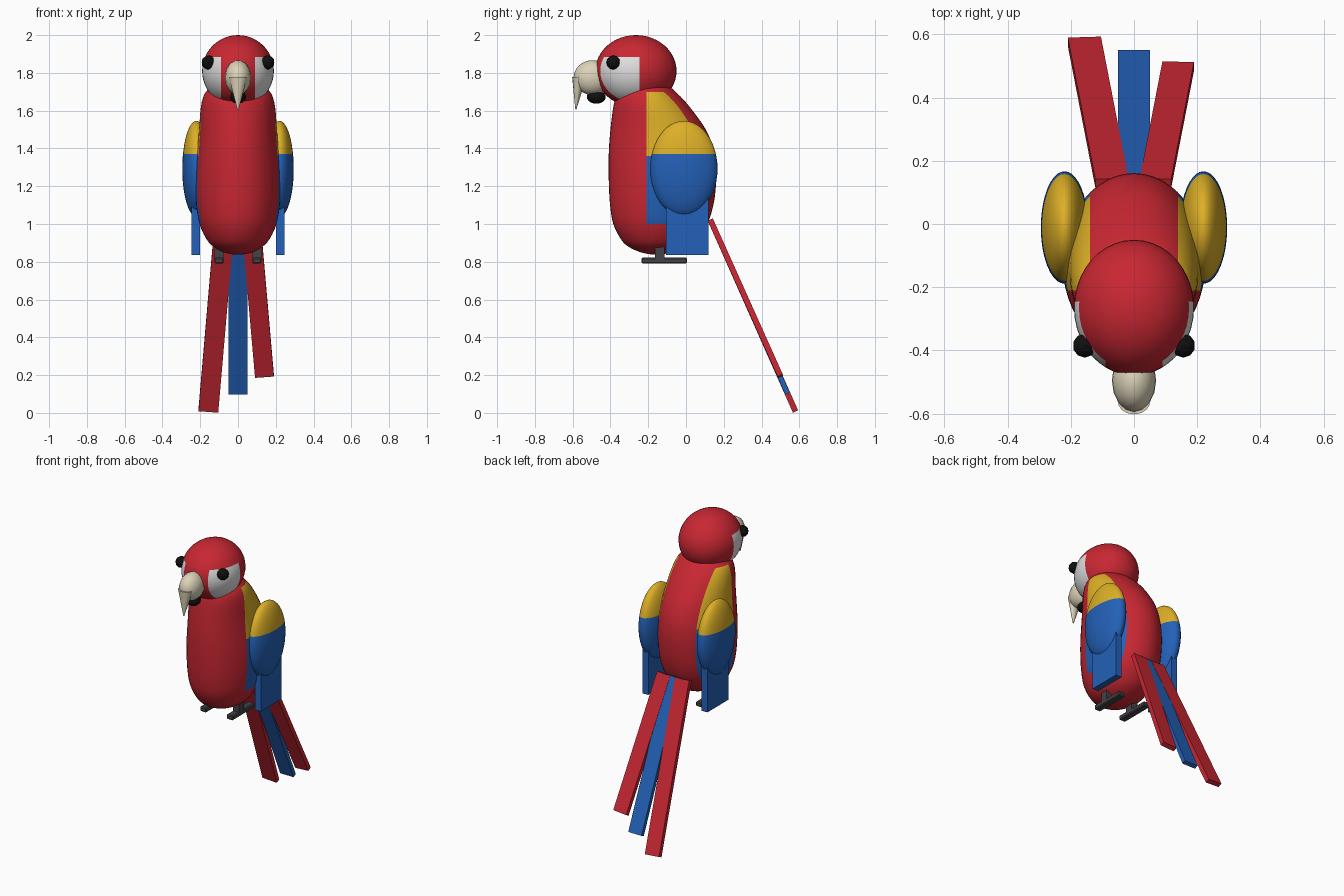
import bpy, bmesh, math
from mathutils import Matrix, Vector

if "Cube" in bpy.data.objects:
    bpy.data.objects.remove(bpy.data.objects["Cube"])


def material(name, rgb):
    m = bpy.data.materials.new(name)
    m.diffuse_color = (*rgb, 1)
    m.use_nodes = True
    m.node_tree.nodes["Principled BSDF"].inputs["Base Color"].default_value = m.diffuse_color
    return m


RED = material("red", (0.58, 0.02, 0.032))
YELLOW = material("yellow", (0.72, 0.43, 0.02))
BLUE = material("blue", (0.017, 0.12, 0.48))
WHITE = material("white", (0.74, 0.74, 0.74))
HORN = material("horn", (0.72, 0.65, 0.48))
BLACK = material("black", (0.005, 0.005, 0.005))
GREY = material("dark grey", (0.055, 0.055, 0.065))


def finish(bm, name, mats, rule=None, cuts=(), smooth=True):
    """Cut along colour borders, colour faces by rule, make the object."""
    for co, no in cuts:
        bmesh.ops.bisect_plane(bm, geom=bm.verts[:] + bm.edges[:] + bm.faces[:],
                               plane_co=co, plane_no=no, dist=1e-5)
    bmesh.ops.recalc_face_normals(bm, faces=bm.faces[:])
    for f in bm.faces:
        f.smooth = smooth
        if rule:
            f.material_index = rule(f.calc_center_median())
    me = bpy.data.meshes.new(name)
    bm.to_mesh(me)
    bm.free()
    for m in mats:
        me.materials.append(m)
    ob = bpy.data.objects.new(name, me)
    bpy.context.collection.objects.link(ob)
    return ob


def ellipsoid(name, center, radii, mats, rule=None, cuts=(), seg=40, rings=24):
    bm = bmesh.new()
    bmesh.ops.create_uvsphere(bm, u_segments=seg, v_segments=rings, radius=1,
                              matrix=Matrix.Translation(center) @ Matrix.Diagonal((*radii, 1)))
    return finish(bm, name, mats, rule, cuts)


def box(name, lo, hi, mat, bevel=0):
    lo, hi = Vector(lo), Vector(hi)
    bm = bmesh.new()
    bmesh.ops.create_cube(bm, size=1, matrix=Matrix.Translation((lo + hi) / 2)
                          @ Matrix.Diagonal((*(hi - lo), 1)))
    if bevel:
        bmesh.ops.bevel(bm, geom=bm.edges[:], offset=bevel, segments=1, affect='EDGES')
    return finish(bm, name, [mat], smooth=False)


def feather(name, top, tip, width, thick, mat):
    top, tip = Vector(top), Vector(tip)
    d = tip - top
    n = Vector((1, 0, 0)).cross(d).normalized()
    w = d.normalized().cross(n)
    mid = (top + tip) / 2
    m = Matrix((w * width, n * thick, d)).transposed().to_4x4()
    bm = bmesh.new()
    bmesh.ops.create_cube(bm, size=1, matrix=Matrix.Translation(mid) @ m)
    return finish(bm, name, [mat], smooth=False)


X, Y, Z = Vector((1, 0, 0)), Vector((0, 1, 0)), Vector((0, 0, 1))

# Body: rings of (height, front y, back y, half width), smoothed between
profile = [(0.838, -0.18, -0.14, 0.02), (0.85, -0.24, -0.07, 0.075),
           (0.88, -0.305, 0.0, 0.13), (0.92, -0.345, 0.05, 0.167),
           (1.0, -0.385, 0.112, 0.204), (1.1, -0.402, 0.145, 0.221),
           (1.2, -0.408, 0.158, 0.226), (1.3, -0.41, 0.16, 0.224),
           (1.4, -0.408, 0.145, 0.215), (1.5, -0.4, 0.105, 0.206),
           (1.6, -0.388, 0.035, 0.199), (1.66, -0.375, -0.015, 0.188),
           (1.7, -0.352, -0.055, 0.17), (1.74, -0.32, -0.1, 0.13)]
pts = [Vector(p) for p in profile]
smooth_rings = []
for i in range(len(pts) - 1):
    p0, p1, p2, p3 = pts[max(i - 1, 0)], pts[i], pts[i + 1], pts[min(i + 2, len(pts) - 1)]
    for k in range(3):
        t = k / 3
        smooth_rings.append(0.5 * (2 * p1 + (p2 - p0) * t + (2 * p0 - 5 * p1 + 4 * p2 - p3) * t ** 2
                                   + (3 * p1 - p0 - 3 * p2 + p3) * t ** 3))
smooth_rings.append(pts[-1])
N = 48
bm = bmesh.new()
loops = []
for z, yf, yb, rx in smooth_rings:
    loops.append([bm.verts.new((rx * math.cos(a), (yf + yb) / 2 + (yb - yf) / 2 * math.sin(a), z))
                  for a in (2 * math.pi * j / N for j in range(N))])
for a, b in zip(loops, loops[1:]):
    for j in range(N):
        bm.faces.new((a[j], a[(j + 1) % N], b[(j + 1) % N], b[j]))
bm.faces.new(loops[0])
bm.faces.new(loops[-1])


def body_colour(c):
    if abs(c.x) > 0.14 and c.y > -0.21 and 1.0 < c.z < 1.7:
        return 1 if c.z > 1.36 else 2
    return 0


finish(bm, "body", [RED, YELLOW, BLUE], body_colour,
       [(X * 0.14, X), (X * -0.14, X), (Y * -0.21, Y), (Z * 1.0, Z), (Z * 1.36, Z), (Z * 1.7, Z)])

# Head with white cheeks
ellipsoid("head", (0, -0.265, 1.81), (0.19, 0.215, 0.19), [RED, WHITE],
          lambda c: int(abs(c.x) > 0.09 and c.y < -0.245 and c.z < 1.885),
          [(X * 0.09, X), (X * -0.09, X), (Y * -0.245, Y), (Z * 1.885, Z)])

# Beak: rounded base, hooked tip, dark lower half
ellipsoid("beak_base", (0, -0.495, 1.775), (0.07, 0.1, 0.092), [HORN], seg=16, rings=12)
bm = bmesh.new()
bmesh.ops.create_cone(bm, cap_ends=True, segments=14, radius1=0.004, radius2=0.05, depth=0.17,
                      matrix=Matrix.Translation((0, -0.565, 1.692)) @ Matrix.Diagonal((1, 0.75, 1, 1)))
for v in bm.verts:
    if v.co.z < 1.7:
        v.co.y -= 0.018
hook = finish(bm, "beak_hook", [HORN])
ellipsoid("lower_beak", (0, -0.475, 1.672), (0.042, 0.05, 0.035), [BLACK], seg=16, rings=10)

for s, side in ((-1, "left"), (1, "right")):
    # Eyes
    bm = bmesh.new()
    bmesh.ops.create_icosphere(bm, subdivisions=2, radius=0.038,
                               matrix=Matrix.Translation((s * 0.156, -0.385, 1.855)))
    finish(bm, side + "_eye", [BLACK], smooth=False)
    # Wings: yellow shoulder, blue below, flat blue flight feathers
    ellipsoid(side + "_wing", (s * 0.22, -0.011, 1.292), (0.075, 0.178, 0.254), [BLUE, YELLOW],
              lambda c: int(c.z > 1.37), [(Z * 1.37, Z)])
    box(side + "_flight_feathers", (s * 0.2225 - 0.0225, -0.105, 0.836),
        (s * 0.2225 + 0.0225, 0.12, 1.17), BLUE)
    # Legs and feet
    box(side + "_leg", (s * 0.1 - 0.024, -0.165, 0.8), (s * 0.1 + 0.024, -0.115, 0.94), GREY)
    box(side + "_foot", (s * 0.1 - 0.024, -0.235, 0.79), (s * 0.1 + 0.024, 0.005, 0.822), GREY, 0.006)

# Tail feathers of three lengths
feather("left_tail_feather", (-0.07, 0.13, 1.02), (-0.157, 0.578, 0.011), 0.105, 0.03, RED)
feather("middle_tail_feather", (0, 0.13, 1.02), (0, 0.538, 0.102), 0.1, 0.027, BLUE)
feather("right_tail_feather", (0.068, 0.13, 1.02), (0.14, 0.5, 0.195), 0.1, 0.03, RED)

# Keep sharp edges on the smooth parts
bpy.ops.object.select_all(action='DESELECT')
for name in ("body", "beak_hook"):
    ob = bpy.data.objects[name]
    ob.select_set(True)
    bpy.context.view_layer.objects.active = ob
bpy.ops.object.shade_smooth_by_angle(angle=math.radians(50))
